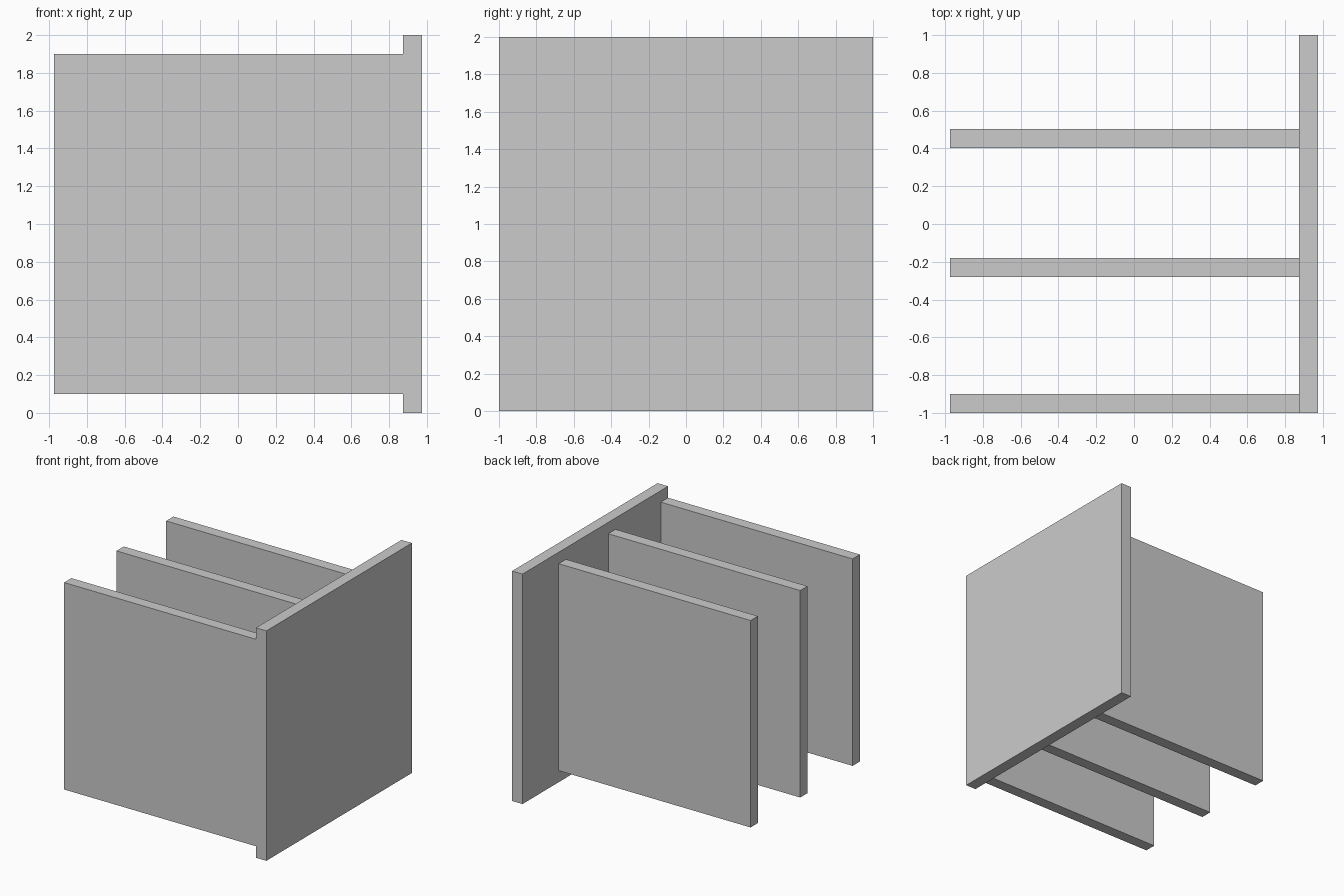
import bpy

if "Cube" in bpy.data.objects:
    bpy.data.objects.remove(bpy.data.objects["Cube"])


def box(name, lo, hi):
    """Axis-aligned box between two corners."""
    centre = [(a + b) / 2 for a, b in zip(lo, hi)]
    size = [b - a for a, b in zip(lo, hi)]
    bpy.ops.mesh.primitive_cube_add(size=1, location=centre)
    obj = bpy.context.object
    obj.name = name
    obj.scale = size
    bpy.ops.object.transform_apply(location=False, rotation=False, scale=True)
    return obj


HALF_X = 0.973   # half the overall width
T = 0.1          # board thickness
JOINT = HALF_X - T

# Upright square panel on the right
box("end_panel", (JOINT, -1, 0), (HALF_X, 1, 2))

# Three parallel boards reaching left from the panel
for i, y in enumerate((-1.0, -0.28, 0.402)):
    box(f"divider_board_{i + 1}", (-HALF_X, y, 0.1), (JOINT, y + T, 1.9))
